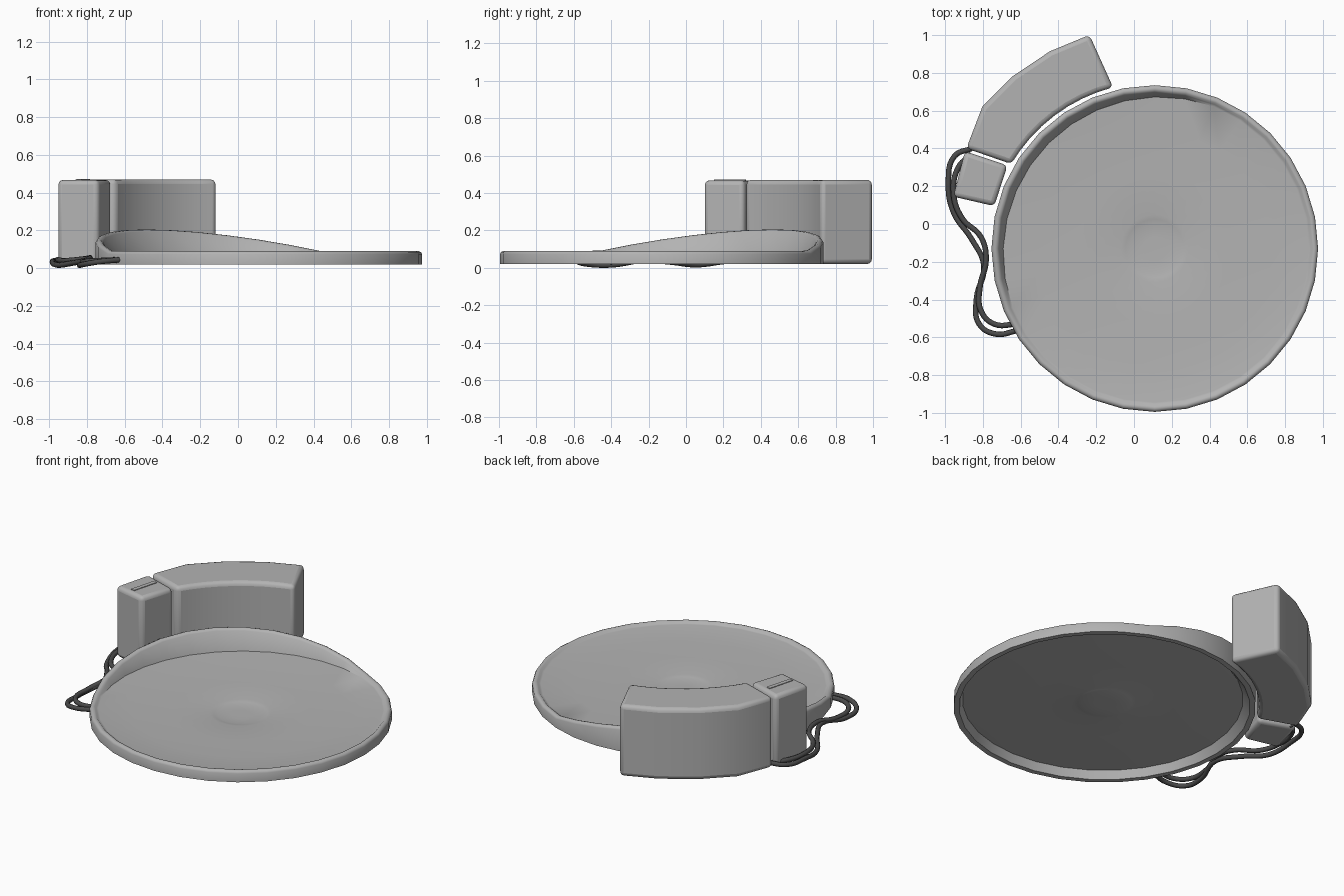
import bpy, bmesh, math
from mathutils import Vector

cube = bpy.data.objects.get("Cube")
if cube:
    bpy.data.objects.remove(cube)


def material(name, value):
    m = bpy.data.materials.new(name)
    m.use_nodes = True
    col = (value, value, value, 1)
    m.diffuse_color = col
    m.node_tree.nodes["Principled BSDF"].inputs["Base Color"].default_value = col
    return m


GREY = material("light grey plastic", 0.45)
DARK = material("dark grey rubber", 0.07)
CX, CY, BASE = 0.11, -0.13, 0.02      # dish centre and underside height


def finish(name, bm, mat, bevel=0, angle=40):
    bmesh.ops.recalc_face_normals(bm, faces=bm.faces)
    me = bpy.data.meshes.new(name)
    bm.to_mesh(me)
    bm.free()
    ob = bpy.data.objects.new(name, me)
    bpy.context.collection.objects.link(ob)
    me.materials.append(mat)
    if bevel:
        b = ob.modifiers.new("soft edges", 'BEVEL')
        b.width, b.segments = bevel, 3
        b.limit_method, b.angle_limit = 'ANGLE', math.radians(50)
    bpy.ops.object.select_all(action='DESELECT')
    ob.select_set(True)
    bpy.context.view_layer.objects.active = ob
    bpy.ops.object.shade_smooth_by_angle(angle=math.radians(angle))
    return ob


def prism(name, outline, z0, z1, bevel=0):
    bm = bmesh.new()
    low = [bm.verts.new((x, y, z0)) for x, y in outline]
    high = [bm.verts.new((x, y, z1)) for x, y in outline]
    n = len(outline)
    bm.faces.new(low)
    bm.faces.new(high)
    for i in range(n):
        j = (i + 1) % n
        bm.faces.new((low[i], low[j], high[j], high[i]))
    return finish(name, bm, GREY, bevel)


def polar(r, deg):
    a = math.radians(deg)
    return CX + r * math.cos(a), CY + r * math.sin(a)


# Dish: a lathe whose rim follows a slanted plane on the back left side
def rim_height(a):
    d = (math.sin(a) - math.cos(a)) / math.sqrt(2)
    return 0.09 + 0.115 * max(0, (d - 0.375) / 0.625)


def dish_profile(a):
    top = rim_height(a)
    lift = top - 0.09
    edge = 0.815 - 0.2 * lift
    plate = [(0.06, 0.047), (0.13, 0.048), (0.155, 0.053), (0.18, 0.057),
             (0.4, 0.06), (0.62, 0.067), (edge, 0.076)]
    rim = [(0.826, top - 0.012), (0.836, top - 0.002), (0.848, top),
           (0.859, top - 0.005), (0.865, top - 0.016), (0.865, BASE), (0.833, BASE)]
    under = [(r, z - 0.005) for r, z in reversed(plate)]
    return plate + rim + under


SIDES = 32
bm = bmesh.new()
rings = []
for i in range(SIDES):
    a = 2 * math.pi * i / SIDES
    rings.append([bm.verts.new((CX + r * math.cos(a), CY + r * math.sin(a), z))
                  for r, z in dish_profile(a)])
for i in range(SIDES):
    p, q = rings[i], rings[(i + 1) % SIDES]
    for k in range(len(p) - 1):
        bm.faces.new((p[k], q[k], q[k + 1], p[k + 1]))
for k in (0, -1):
    bm.faces.new([ring[k] for ring in rings])
finish("dish", bm, GREY, angle=45)

# Curved container hugging the rim
outer = [polar(r, a) for r, a in
         ((1.183, 107), (1.183, 118), (1.183, 129.5), (1.183, 140.5), (1.13, 152))]
inner = [polar(0.882, 149.5 - 45 * i / 8) for i in range(9)]
prism("curved_container", outer + inner, BASE, 0.47, 0.025)

# Small control box beside it, with a narrow slot plate on top
prism("control_box", [(-0.895, 0.385), (-0.67, 0.31), (-0.74, 0.095), (-0.957, 0.145)],
      BASE, 0.467, 0.025)
prism("slot_plate", [(-0.855, 0.155), (-0.83, 0.15), (-0.785, 0.315), (-0.81, 0.322)],
      0.465, 0.471)


# Two loosely twisted cords from the container to the dish
def cord(name, points):
    cu = bpy.data.curves.new(name, 'CURVE')
    cu.dimensions = '3D'
    cu.bevel_depth, cu.bevel_resolution = 0.0145, 2
    cu.resolution_u, cu.use_fill_caps = 6, True
    sp = cu.splines.new('BEZIER')
    sp.bezier_points.add(len(points) - 1)
    for bp, p in zip(sp.bezier_points, points):
        bp.co = Vector(p)
        bp.handle_left_type = bp.handle_right_type = 'AUTO'
    cu.materials.append(DARK)
    ob = bpy.data.objects.new(name, cu)
    bpy.context.collection.objects.link(ob)


cord("outer_cord", [(-0.86, 0.40, 0.045), (-0.95, 0.36, 0.04), (-0.983, 0.22, 0.035),
                    (-0.955, 0.06, 0.016), (-0.86, -0.08, 0.03), (-0.795, -0.22, 0.04),
                    (-0.835, -0.40, 0.015), (-0.82, -0.53, 0.02), (-0.73, -0.583, 0.035),
                    (-0.62, -0.565, 0.045)])
cord("inner_cord", [(-0.86, 0.37, 0.04), (-0.93, 0.30, 0.045), (-0.955, 0.16, 0.045),
                    (-0.91, 0.03, 0.04), (-0.81, -0.07, 0.05), (-0.783, -0.19, 0.055),
                    (-0.815, -0.33, 0.035), (-0.81, -0.46, 0.035), (-0.74, -0.53, 0.04),
                    (-0.62, -0.53, 0.045)])
